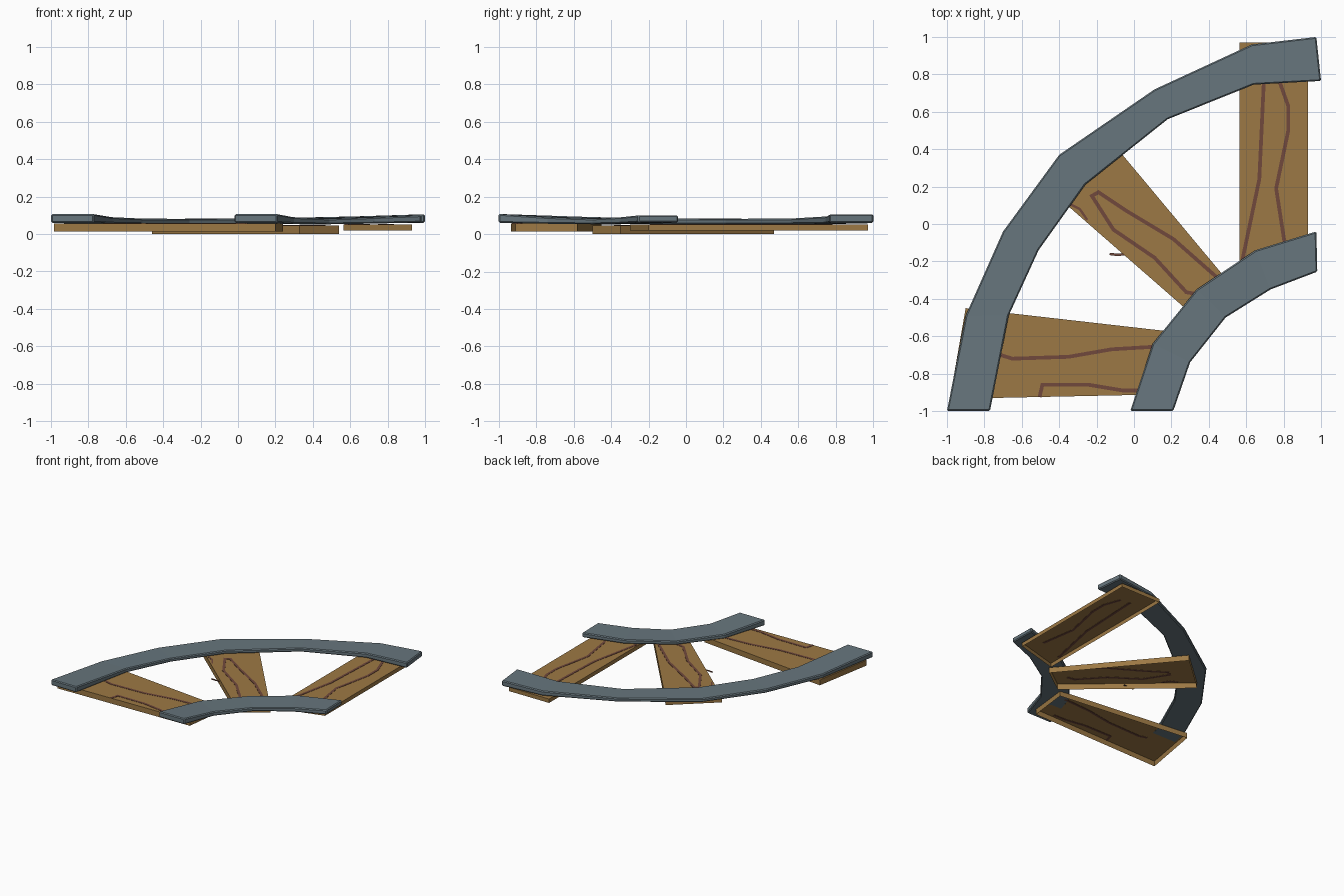
import bpy, bmesh
from mathutils import Vector

if "Cube" in bpy.data.objects:
    bpy.data.objects.remove(bpy.data.objects["Cube"])


def material(name, rgb):
    m = bpy.data.materials.new(name)
    m.diffuse_color = (*rgb, 1)
    m.use_nodes = True
    m.node_tree.nodes["Principled BSDF"].inputs["Base Color"].default_value = m.diffuse_color
    return m


SLATE = material("slate_metal", (0.135, 0.18, 0.205))
WOOD = material("brown_wood", (0.335, 0.19, 0.058))
GRAIN = material("dark_grain", (0.165, 0.066, 0.045))


def finish(name, bm, mat):
    bmesh.ops.recalc_face_normals(bm, faces=bm.faces[:])
    me = bpy.data.meshes.new(name)
    bm.to_mesh(me)
    bm.free()
    me.materials.append(mat)
    ob = bpy.data.objects.new(name, me)
    bpy.context.collection.objects.link(ob)
    return ob


# Curved rail: a box section swept between two edge lines, ends lifted
def rail(name, outer, inner, bottoms, tops):
    bm = bmesh.new()
    rings = []
    for o, i, b, t in zip(outer, inner, bottoms, tops):
        rings.append([bm.verts.new((*p, z)) for p, z in
                      ((o, b), (o, t), (i, t), (i, b))])
    for r, s in zip(rings, rings[1:]):
        for k in range(4):
            bm.faces.new((r[k], r[(k + 1) % 4], s[(k + 1) % 4], s[k]))
    bm.faces.new(rings[0])
    bm.faces.new(rings[-1])
    bmesh.ops.recalc_face_normals(bm, faces=bm.faces[:])
    # worn edges along the rail and around its ends
    sharp = [e for e in bm.edges if e.calc_face_angle(0) > 0.9]
    bmesh.ops.bevel(bm, geom=sharp, offset=0.007, segments=1, affect='EDGES')
    finish(name, bm, SLATE)


# Plank: a tapered board with side walls and a hollow underside
def plank(name, corners, bottom, top):
    bm = bmesh.new()
    lo = [bm.verts.new((*c, bottom)) for c in corners]
    hi = [bm.verts.new((*c, top)) for c in corners]
    bm.faces.new(hi)
    for k in range(4):
        n = (k + 1) % 4
        bm.faces.new((lo[k], lo[n], hi[n], hi[k]))
    finish(name, bm, WOOD)


# Grain line: thin flat ribbon with mitred corners
def grain(name, pts, z, width=0.02):
    pts = [Vector(p) for p in pts]
    bm = bmesh.new()
    rows = []
    for k, p in enumerate(pts):
        a = (p - pts[k - 1]).normalized() if k else (pts[1] - p).normalized()
        b = (pts[k + 1] - p).normalized() if k < len(pts) - 1 else a
        na, nb = Vector((-a.y, a.x)), Vector((-b.y, b.x))
        m = (na + nb).normalized()
        m *= width / 2 / max(0.5, m.dot(na))
        rows.append([bm.verts.new((q.x, q.y, h)) for q, h in
                     ((p - m, z - 0.002), (p - m, z + 0.002),
                      (p + m, z + 0.002), (p + m, z - 0.002))])
    for r, s in zip(rows, rows[1:]):
        for k in range(4):
            n = (k + 1) % 4
            bm.faces.new((r[k], r[n], s[n], s[k]))
    bm.faces.new(rows[0])
    bm.faces.new(rows[-1])
    finish(name, bm, GRAIN)


# Long outer rail
rail("outer_rail",
     [(-1, -1), (-.90, -.49), (-.70, -.04), (-.40, .37), (.11, .72), (.63, .96), (.975, 1)],
     [(-.77, -1), (-.67, -.49), (-.51, -.14), (-.26, .21), (.18, .56), (.64, .745), (1, .765)],
     [.06, .056, .053, .052, .053, .056, .06],
     [.107, .09, .083, .081, .083, .094, .105])

# Short inner rail
rail("inner_rail",
     [(-.02, -1), (.10, -.64), (.335, -.35), (.65, -.14), (.975, -.04)],
     [(.21, -1), (.30, -.74), (.49, -.50), (.73, -.35), (.98, -.255)],
     [.06, .055, .052, .056, .062],
     [.107, .09, .082, .09, .1])

# Planks
plank("left_plank", [(-.90, -.45), (-.985, -.935), (.20, -.91), (.24, -.58)], .013, .057)
plank("middle_plank", [(-.145, .47), (-.46, .19), (.33, -.50), (.54, -.35)], 0, .046)
plank("right_plank", [(.565, .97), (.565, -.30), (.93, -.20), (.93, .97)], .019, .051)

# Grain lines on each plank
grain("left_grain_long",
      [(-.715, -.70), (-.65, -.72), (-.35, -.71), (-.12, -.67), (.13, -.655)], .057)
grain("left_grain_short",
      [(-.505, -.925), (-.49, -.86), (-.24, -.86), (-.06, -.89), (.04, -.89)], .057)
grain("middle_grain_loop",
      [(.46, -.30), (.21, -.08), (-.04, .07), (-.19, .17), (-.225, .15),
       (-.11, -.03), (.11, -.18), (.28, -.365), (.34, -.375)], .046)
grain("middle_grain_edge", [(-.34, .105), (-.29, .08), (-.25, .022)], .046, .013)
grain("middle_grain_chip", [(-.035, -.16), (-.09, -.165), (-.13, -.16)], .025, .013)
grain("right_grain_left",
      [(.695, .78), (.67, .24), (.62, 0), (.58, -.19)], .051)
grain("right_grain_right",
      [(.775, .77), (.825, .63), (.825, .5), (.76, .19), (.805, -.10)], .051)
